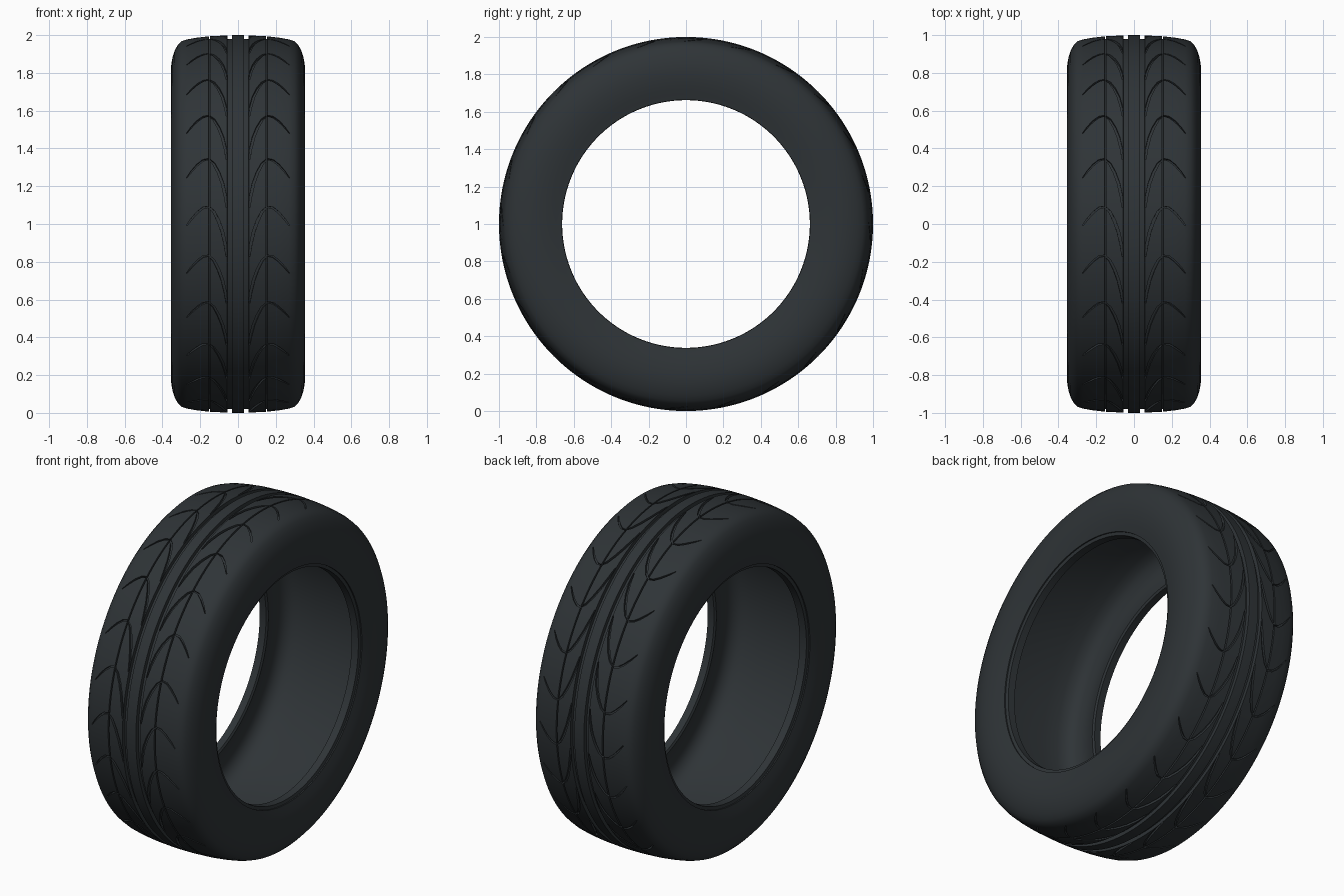
import bpy, bmesh, math

if "Cube" in bpy.data.objects:
    bpy.data.objects.remove(bpy.data.objects["Cube"])

SEG = 192

# Half cross-section of the outer skin: (x, radius)
CROWN = [(0, 1.0), (0.06, 0.999), (0.15, 0.994), (0.22, 0.986), (0.27, 0.977),
         (0.30, 0.967), (0.32, 0.946), (0.335, 0.918), (0.346, 0.885), (0.353, 0.85),
         (0.355, 0.81), (0.352, 0.77), (0.346, 0.73), (0.337, 0.695)]
BEAD = [(0.334, 0.682), (0.327, 0.682), (0.323, 0.664), (0.28, 0.662), (0.274, 0.675)]
LINER = [(0.29, 0.72), (0.302, 0.77), (0.30, 0.82), (0.285, 0.855),
         (0.255, 0.88), (0.21, 0.892), (0.12, 0.898), (0.0, 0.90)]


def tread_radius(x):
    x = abs(x)
    for (x0, r0), (x1, r1) in zip(CROWN, CROWN[1:]):
        if x <= x1:
            return r0 + (r1 - r0) * (x - x0) / (x1 - x0)
    return CROWN[-1][1]


def groove(x0, x1, depth):
    a, b = tread_radius(x0), tread_radius(x1)
    return [(x0, a), (x0 + 0.002, a - depth), (x1 - 0.002, b - depth), (x1, b)]


def ring_point(x, r, ang):
    # angle 0 is the front, increasing towards the top
    return (x, -r * math.cos(ang), 1 + r * math.sin(ang))


def make_object(name, bm):
    bmesh.ops.recalc_face_normals(bm, faces=bm.faces)
    me = bpy.data.meshes.new(name)
    bm.to_mesh(me)
    bm.free()
    ob = bpy.data.objects.new(name, me)
    bpy.context.collection.objects.link(ob)
    return ob


# Tyre body: closed profile with circumferential grooves, spun about x
half = ([CROWN[0]] + groove(0.031, 0.057, 0.02) + groove(0.147, 0.155, 0.014)
        + CROWN[3:] + BEAD + LINER)
profile = half + [(-x, r) for x, r in half[-2:0:-1]]
bm = bmesh.new()
rings = [[bm.verts.new(ring_point(x, r, 2 * math.pi * i / SEG)) for x, r in profile]
         for i in range(SEG)]
n = len(profile)
for i in range(SEG):
    a, b = rings[i], rings[(i + 1) % SEG]
    for j in range(n):
        k = (j + 1) % n
        bm.faces.new((a[j], a[k], b[k], b[j]))
tyre = make_object("tyre", bm)

# Arched tread cuts: (x, arc offset, half width), tapering to the shoulder
ARCH = [(0.060, -0.27, 0.003), (0.067, -0.21, 0.006), (0.082, -0.14, 0.007),
        (0.103, -0.08, 0.007), (0.128, -0.03, 0.006), (0.155, -0.004, 0.004),
        (0.185, -0.010, 0.005), (0.215, -0.034, 0.005), (0.245, -0.068, 0.004),
        (0.272, -0.105, 0.002)]
bm = bmesh.new()
for side in (1, -1):
    for c in range(24):
        base = math.radians(20.5 + 15 * c)
        loops = []
        for i, (x, s, w) in enumerate(ARCH):
            p, q = ARCH[max(i - 1, 0)], ARCH[min(i + 1, len(ARCH) - 1)]
            dx, ds = q[0] - p[0], q[1] - p[1]
            d = math.hypot(dx, ds)
            nx, ns = -ds / d * w, dx / d * w
            corners = []
            for sg, dr in ((1, 0.03), (-1, 0.03), (-1, -0.014), (1, -0.014)):
                corners.append(bm.verts.new(ring_point(
                    side * (x + sg * nx), tread_radius(x) + dr, base + s + sg * ns)))
            loops.append(corners)
        for a, b in zip(loops, loops[1:]):
            for j in range(4):
                k = (j + 1) % 4
                bm.faces.new((a[j], a[k], b[k], b[j]))
        bm.faces.new(loops[0])
        bm.faces.new(loops[-1])
cutter = make_object("tread_cutter", bm)
cutter.hide_render = True

# Cut the tread pattern
mod = tyre.modifiers.new("tread", 'BOOLEAN')
mod.operation = 'DIFFERENCE'
mod.solver = 'EXACT'
mod.object = cutter
bpy.context.view_layer.objects.active = tyre
tyre.select_set(True)
bpy.ops.object.modifier_apply(modifier=mod.name)
bpy.data.objects.remove(cutter)
bpy.ops.object.shade_smooth_by_angle(angle=math.radians(35))

# Dark rubber
mat = bpy.data.materials.new("rubber")
mat.diffuse_color = (0.028, 0.034, 0.038, 1)
mat.use_nodes = True
mat.node_tree.nodes["Principled BSDF"].inputs["Base Color"].default_value = mat.diffuse_color
tyre.data.materials.clear()
tyre.data.materials.append(mat)
